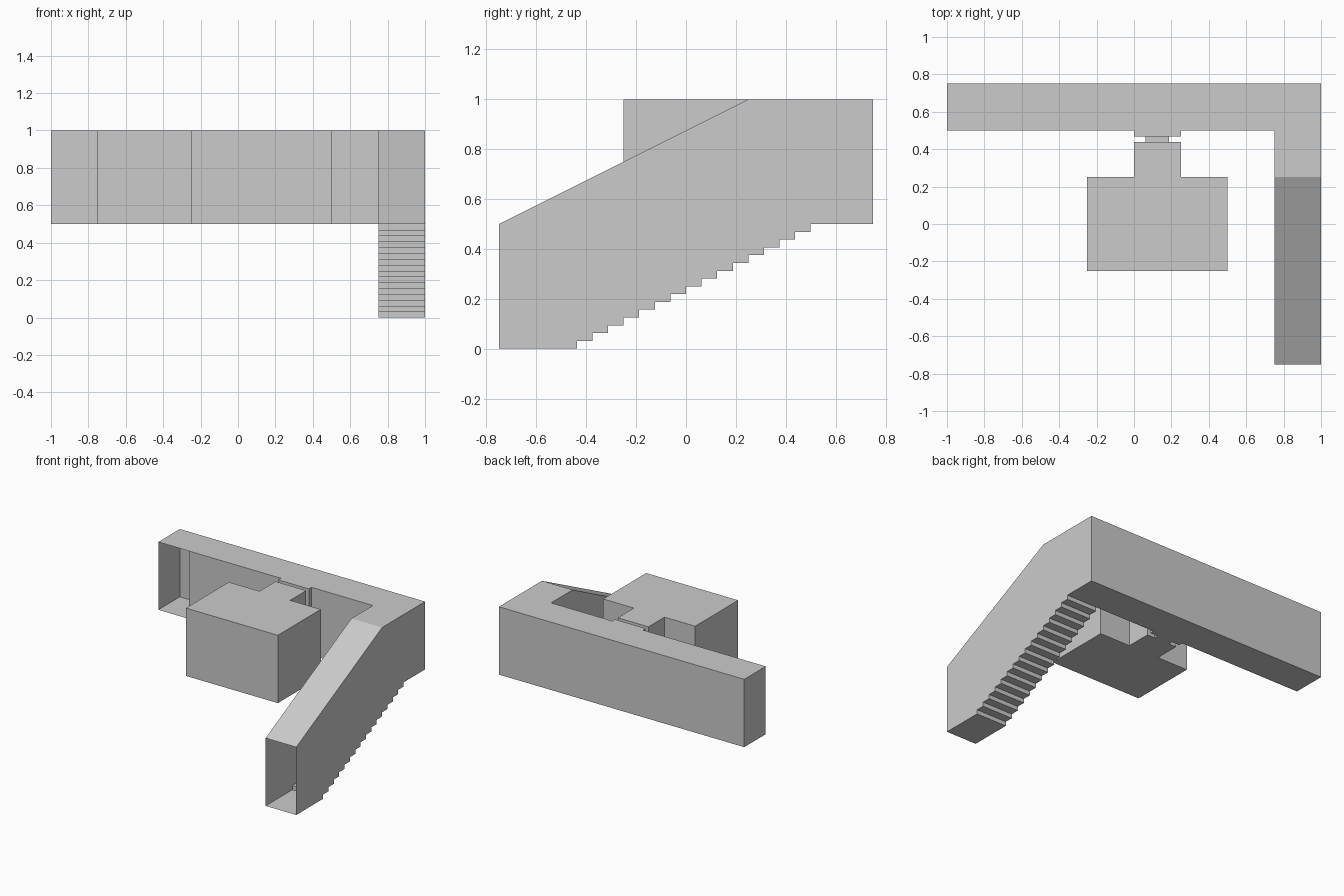
import bpy, bmesh
from mathutils import Vector

if "Cube" in bpy.data.objects:
    bpy.data.objects.remove(bpy.data.objects["Cube"])


def shell(name, outline, extrude, open_edges=None):
    """Thin-walled prism. open_edges maps edge index -> fraction of the wall left open."""
    open_edges = open_edges or {}
    bm = bmesh.new()
    ext = Vector(extrude)
    base = [Vector(p) for p in outline]
    low = [bm.verts.new(p) for p in base]
    high = [bm.verts.new(p + ext) for p in base]
    bm.faces.new(low[::-1])
    bm.faces.new(high)
    n = len(base)
    for i in range(n):
        j = (i + 1) % n
        gap = open_edges.get(i, 0)
        if gap >= 1:
            continue
        if gap:
            a = bm.verts.new(base[i] + ext * gap)
            b = bm.verts.new(base[j] + ext * gap)
        else:
            a, b = low[i], low[j]
        bm.faces.new((a, b, high[j], high[i]))
    mesh = bpy.data.meshes.new(name)
    bm.to_mesh(mesh)
    bm.free()
    obj = bpy.data.objects.new(name, mesh)
    bpy.context.collection.objects.link(obj)
    return obj


def plan(points, z=0.5):
    return [(x, y, z) for x, y in points]


H = 0.5                        # wall height
DOOR = 0.375                   # door head height
Y1, Y2 = 0.4375, 0.46875       # door faces
L, R = 0.0625, 0.1875          # door jambs

# Long hallway with door recess, open at the side exit, doorway and stairs
shell("hallway", plan([(-1, .5), (-.75, .5), (0, .5), (0, Y2), (L, Y2), (R, Y2),
                       (.25, Y2), (.25, .5), (.75, .5), (1, .5), (1, .75), (-1, .75)]),
      (0, 0, H), {0: 1, 4: DOOR / H, 8: 1})

# Room with its entry passage
shell("room", plan([(-.25, -.25), (.5, -.25), (.5, .25), (.25, .25), (.25, Y1),
                    (R, Y1), (L, Y1), (0, Y1), (0, .25), (-.25, .25)]),
      (0, 0, H), {5: DOOR / H})

# Short doorway between recess and passage
shell("doorway", plan([(L, Y1), (R, Y1), (R, Y2), (L, Y2)]), (0, 0, DOOR), {0: 1, 2: 1})

# Stairwell: side profile with 16 risers and a sloped ceiling, open at both ends
STEPS = 16
profile = [(-.75, 0)]
for i in range(STEPS):
    y = -.4375 + i * .0625
    profile += [(y, i * .5 / STEPS), (y, (i + 1) * .5 / STEPS)]
top_end = len(profile) - 1
profile += [(.5, 1), (.25, 1), (-.75, .5)]
shell("stairwell", [(.75, y, z) for y, z in profile], (.25, 0, 0),
      {top_end: 1, len(profile) - 1: 1})
